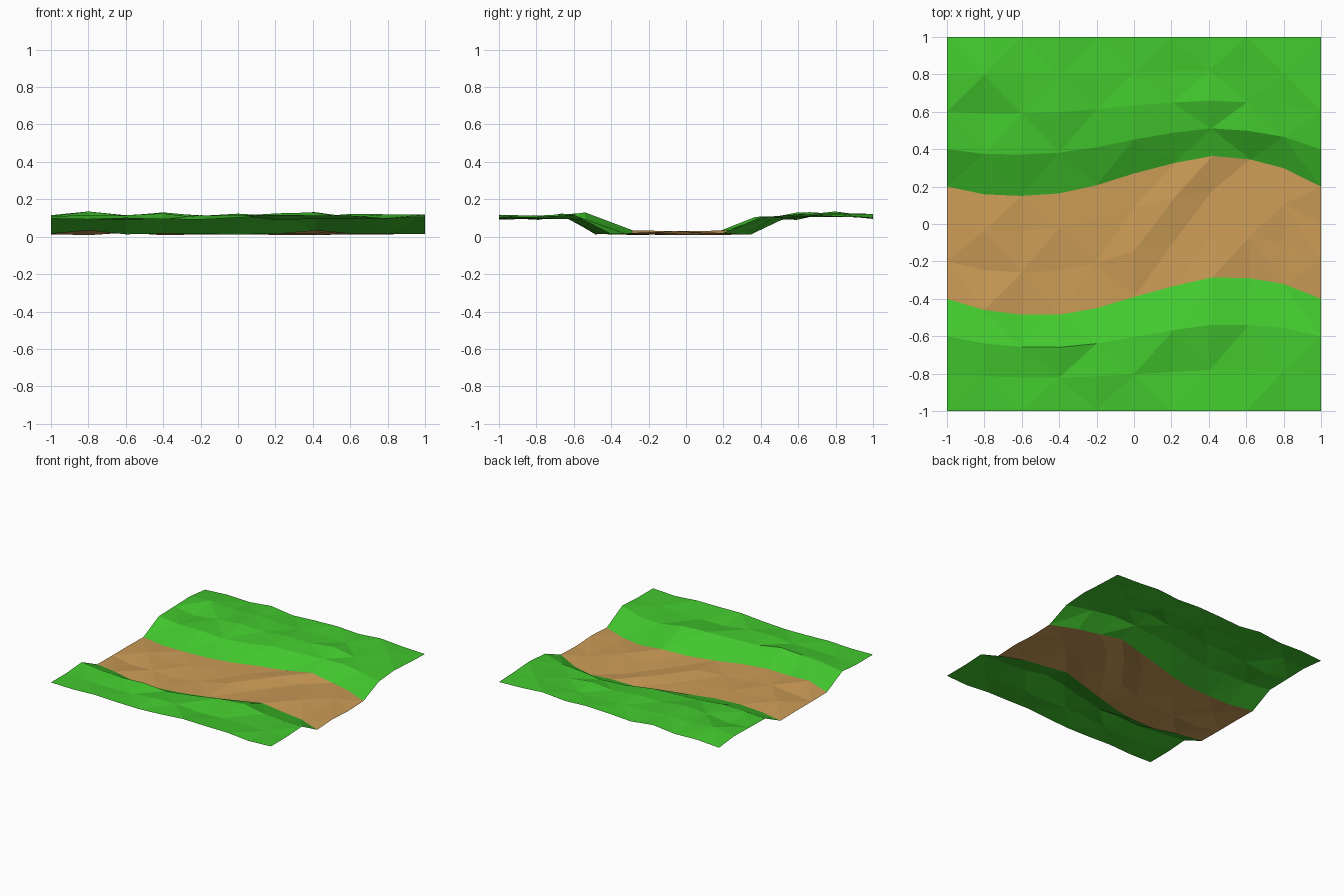
import bpy, math, random

if "Cube" in bpy.data.objects:
    bpy.data.objects.remove(bpy.data.objects["Cube"])

random.seed(4)

def material(name, rgb):
    m = bpy.data.materials.new(name)
    m.diffuse_color = (*rgb, 1)
    m.use_nodes = True
    m.node_tree.nodes["Principled BSDF"].inputs["Base Color"].default_value = m.diffuse_color
    return m

grass = material("grass green", (0.055, 0.58, 0.027))
dirt = material("path tan", (0.60, 0.33, 0.095))

N = 11
# Winding of the path, sampled at each column
bend = [0, -.06, -.085, -.085, -.05, .01, .07, .115, .11, .08, 0]
# Per row (front to back): bend weight, extra hump, mean height, height spread
rows = [(0, 0, .105, .015), (.2, -.005, .103, .014), (.6, -.01, .104, .014),
        (1, 0, .014, .003), (1, .045, .018, .006), (1, .08, .018, .006),
        (1, .06, .016, .005), (.65, .045, .098, .009), (.3, .03, .114, .010),
        (.1, .01, .116, .011), (0, 0, .108, .014)]
# Distinct bumps and dips, keyed by (column, row)
bumps = {(1, 3): .034, (7, 3): .034, (5, 3): .012, (5, 4): .03, (6, 4): .01,
         (6, 5): .032, (7, 5): .01, (7, 6): .034, (8, 4): .03, (1, 5): .03,
         (6, 2): .125, (7, 2): .13, (8, 2): .095, (6, 1): .09, (7, 1): .095,
         (1, 8): .09, (0, 9): .115, (1, 9): .135, (2, 9): .115, (3, 8): .13,
         (7, 7): .09, (6, 7): .092, (7, 8): .132, (3, 2): .125, (4, 2): .1,
         (3, 4): .008, (1, 4): .008, (9, 6): .012}

verts = []
for j, (w, hump, mean, spread) in enumerate(rows):
    for i in range(N):
        x, y = -1 + .2 * i, -1 + .2 * j
        z = bumps.get((i, j), mean + random.uniform(-spread, spread))
        y += w * bend[i] + hump * math.cos(math.pi * x / 2)
        if 6 <= i <= 8:
            x += .02 * w
        verts.append((x, y, z))

# Triangulated sheet; rows 3 to 5 are the path
faces, mats = [], []
for j in range(N - 1):
    for i in range(N - 1):
        a = j * N + i
        b, c, d = a + 1, a + N + 1, a + N
        rising = (i + j) % 2 == 0 or (3 <= j <= 5 and 5 <= i <= 6)
        faces += [(a, b, c), (a, c, d)] if rising else [(a, b, d), (b, c, d)]
        mats += [1 if 3 <= j <= 5 else 0] * 2

mesh = bpy.data.meshes.new("terrain_with_path")
mesh.from_pydata(verts, [], faces)
mesh.materials.append(grass)
mesh.materials.append(dirt)
for p, m in zip(mesh.polygons, mats):
    p.material_index = m
mesh.update()
bpy.context.collection.objects.link(bpy.data.objects.new("terrain_with_path", mesh))
